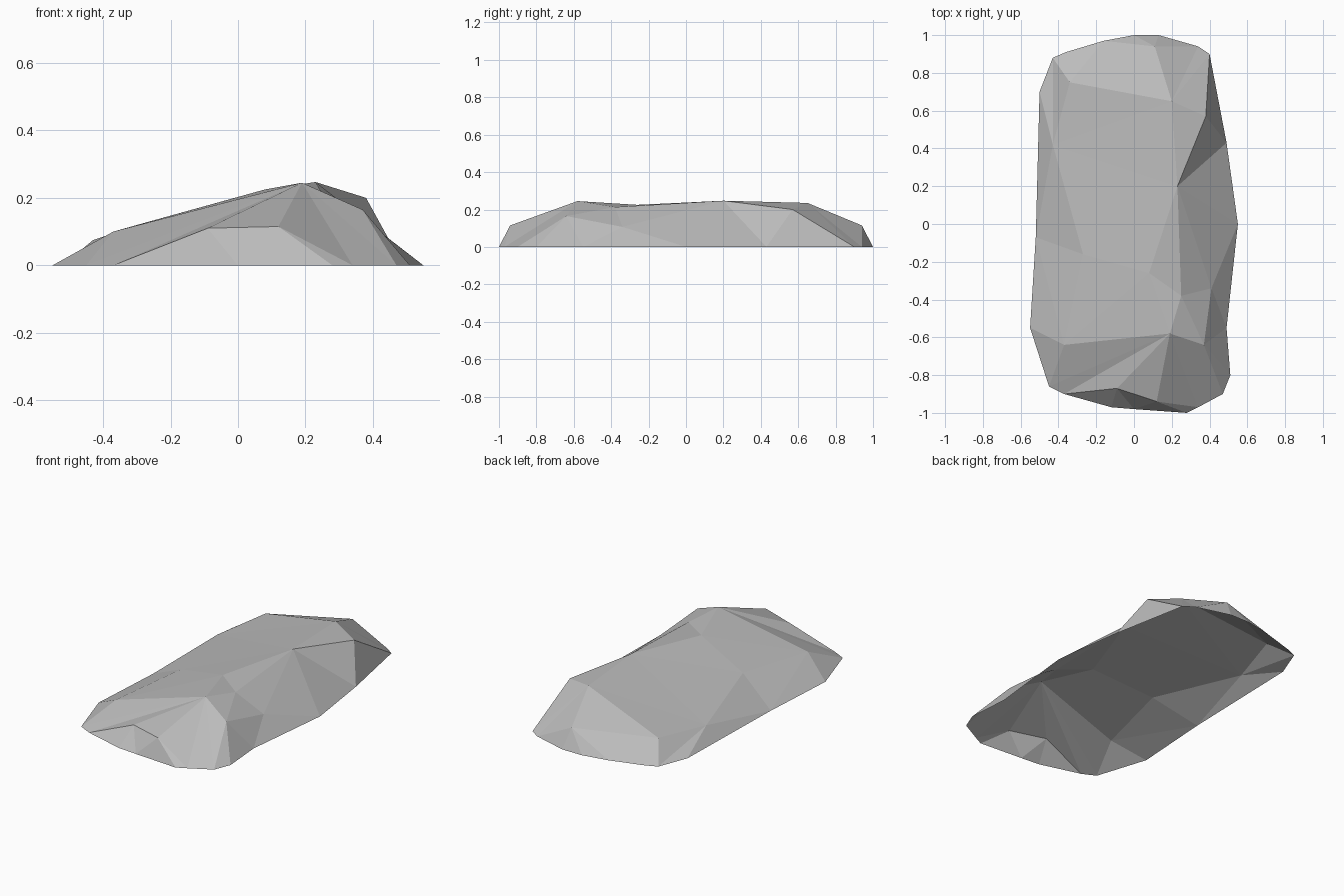
import bpy
from mathutils import Vector
from mathutils.geometry import delaunay_2d_cdt

# Remove the default object
cube = bpy.data.objects.get("Cube")
if cube:
    bpy.data.objects.remove(cube, do_unlink=True)


def make_material(name, rgb):
    mat = bpy.data.materials.new(name)
    mat.use_nodes = True
    colour = (*rgb, 1.0)
    mat.diffuse_color = colour
    shader = mat.node_tree.nodes["Principled BSDF"]
    shader.inputs["Base Color"].default_value = colour
    shader.inputs["Roughness"].default_value = 0.9
    return mat


# Ground outline of the stone, counter-clockwise from the front left tip
outline = {
    "front_tip": (.28, -1), "front_side": (.34, -.97), "front_bevel": (.47, -.9),
    "front_flank": (.51, -.8), "flank_dent": (.49, -.55), "flank_bulge": (.55, 0),
    "flank_rear": (.49, .43), "rear_left": (.4, .9), "rear_side": (.34, .94),
    "rear_tip": (.13, 1), "rear_mid": (0, 1), "rear_slope": (-.16, .97),
    "rear_right": (-.36, .91), "rear_corner": (-.43, .88), "right_rear": (-.5, .7),
    "right_mid": (-.52, -.07), "right_bulge": (-.55, -.55),
    "right_front": (-.45, -.86), "front_right": (-.37, -.9),
    "front_low": (-.12, -.97), "front_mid": (0, -.98),
}

# Raised corners of the upper surface
raised = {
    "peak": (.19, -.58, .245), "ridge": (.23, .2, .247), "shoulder": (.38, .57, .2),
    "rear_peak": (.2, .65, .235), "rear_lip": (.11, .94, .115),
    "rear_low": (-.34, .75, .1), "right_low": (-.37, -.64, .1),
    "lip_right": (-.09, -.87, .11), "lip_left": (.12, -.94, .115),
    "left_knob": (.37, -.64, .165), "saddle": (.25, -.38, .213),
    "saddle_top": (.08, -.26, .225), "slope_mid": (-.27, -.16, .128),
    "left_step": (.41, -.34, .107), "slope_rear": (-.43, .42, .075),
}

# Crease chains that the facets must follow
creases = [
    "right_bulge right_low peak front_side",
    "right_low right_front peak front_right lip_right lip_left front_side",
    "lip_right peak lip_left",
    "front_bevel peak left_knob front_bevel",
    "left_knob front_flank",
    "peak saddle ridge shoulder rear_left",
    "peak saddle_top saddle left_step left_knob saddle",
    "right_low saddle_top slope_mid right_low",
    "slope_mid right_mid right_low",
    "saddle_top ridge slope_mid slope_rear ridge",
    "ridge left_step flank_bulge ridge flank_rear shoulder",
    "left_step flank_dent left_knob",
    "ridge rear_peak shoulder",
    "slope_rear rear_peak rear_low rear_corner",
    "rear_low slope_rear right_mid",
    "rear_corner slope_rear right_rear",
    "rear_low rear_lip rear_peak rear_side",
    "rear_lip rear_side",
]


def build_stone(name, material):
    points = {key: Vector((*xy, 0)) for key, xy in outline.items()}
    points.update({key: Vector(co) for key, co in raised.items()})
    names = list(points)
    edges = []
    for chain in creases:
        keys = [names.index(key) for key in chain.split()]
        edges += zip(keys, keys[1:])

    # Fill the outline with facets, then lift each corner to its height
    flat = [co.to_2d() for co in points.values()]
    border = list(range(len(outline)))
    result = delaunay_2d_cdt(flat, edges, [border], 1, 1e-5)
    corners, faces, sources = result[0], result[2], result[3]
    coords = []
    for co, source in zip(corners, sources):
        height = points[names[source[0]]].z if source else .1
        coords.append((co.x, co.y, height))

    mesh = bpy.data.meshes.new(name)
    mesh.from_pydata(coords, [], faces)
    mesh.materials.append(material)
    mesh.update()
    stone = bpy.data.objects.new(name, mesh)
    bpy.context.collection.objects.link(stone)
    return stone


build_stone("flat_rock", make_material("stone_grey", (.5, .5, .5)))
